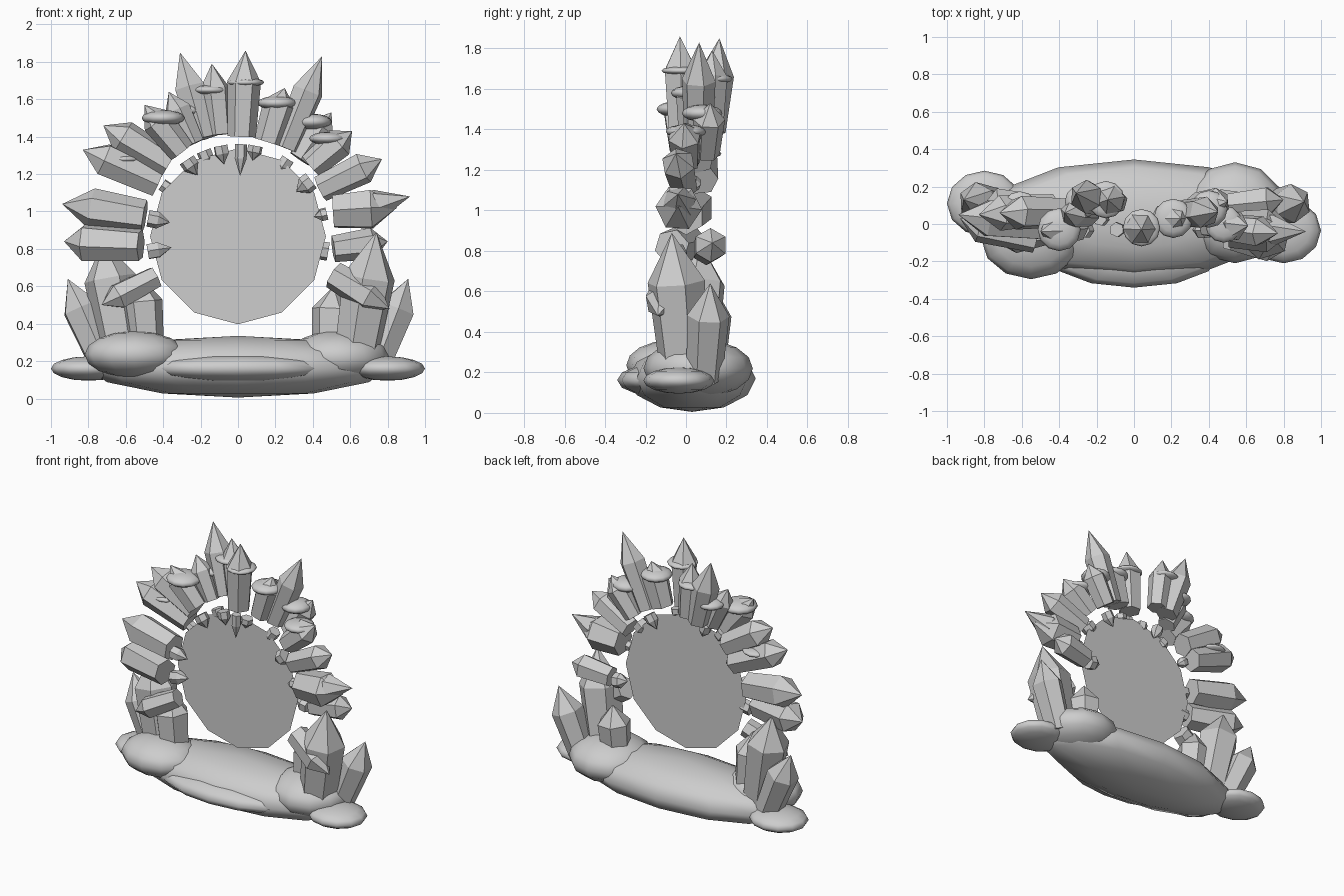
import bpy, bmesh, math
from mathutils import Vector

stone = bpy.data.materials.new("pale_grey")
stone.diffuse_color = (0.61, 0.61, 0.61, 1)


def finish(bm, name, smooth=False):
    bmesh.ops.recalc_face_normals(bm, faces=bm.faces)
    me = bpy.data.meshes.new(name)
    bm.to_mesh(me)
    bm.free()
    me.materials.append(stone)
    for p in me.polygons:
        p.use_smooth = smooth
    ob = bpy.data.objects.new(name, me)
    bpy.context.collection.objects.link(ob)
    return ob


def blob(name, centre, radii, rings=8):
    """Smooth squashed ball."""
    bm = bmesh.new()
    bmesh.ops.create_uvsphere(bm, u_segments=12, v_segments=rings, radius=1)
    bmesh.ops.scale(bm, vec=radii, verts=bm.verts)
    bmesh.ops.translate(bm, vec=centre, verts=bm.verts)
    finish(bm, name, True)


def crystal(name, base, tip, r, shoulder=0.66, foot=0.84, spin=0.0):
    """Six-sided prism flaring slightly to a shoulder, then a point."""
    base, tip = Vector(base), Vector(tip)
    axis = tip - base
    side = axis.cross(Vector((0, 1, 0))).normalized()
    deep = axis.cross(side).normalized()
    bm = bmesh.new()
    rings = []
    for t, rad in ((0, r * foot), (shoulder, r)):
        ring = []
        for i in range(6):
            a = math.tau * i / 6 + spin
            ring.append(bm.verts.new(base + axis * t
                        + (side * math.cos(a) + deep * math.sin(a)) * rad))
        rings.append(ring)
    top = bm.verts.new(tip)
    low, high = rings
    bm.faces.new(low)
    for i in range(6):
        j = (i + 1) % 6
        bm.faces.new((low[i], low[j], high[j], high[i]))
        bm.faces.new((high[i], high[j], top))
    finish(bm, name)


# Rocky base
blob("base_mound", (0, 0.03, 0.17), (0.81, 0.315, 0.165), 6)
blob("front_ledge", (0, -0.165, 0.162), (0.46, 0.175, 0.075), 6)
blob("left_lobe", (-0.55, -0.07, 0.235), (0.27, 0.225, 0.125))
blob("right_lobe", (0.54, 0.06, 0.22), (0.275, 0.27, 0.145))
blob("left_foot", (-0.8, 0.11, 0.16), (0.2, 0.175, 0.065))
blob("right_foot", (0.8, -0.035, 0.16), (0.2, 0.175, 0.065))

# Portal disc
bm = bmesh.new()
bmesh.ops.create_circle(bm, cap_ends=True, segments=12, radius=0.47)
for v in bm.verts:
    v.co = Vector((v.co.x, 0.0, v.co.y + 0.867))
finish(bm, "portal_disc")

# Crystals over the arch: base, tip, radius, shoulder
arch = [
    ((0.02, -0.02, 1.40), (0.04, -0.03, 1.86), 0.09, 0.64),
    ((-0.10, 0.12, 1.41), (-0.14, 0.13, 1.79), 0.08, 0.66),
    ((-0.18, 0.12, 1.39), (-0.31, 0.165, 1.85), 0.09, 0.60),
    ((-0.24, 0.05, 1.36), (-0.37, 0.06, 1.64), 0.075, 0.66),
    ((-0.30, -0.02, 1.32), (-0.50, -0.04, 1.57), 0.085, 0.66),
    ((-0.37, 0.06, 1.25), (-0.72, 0.06, 1.46), 0.095, 0.70),
    ((-0.43, 0.08, 1.15), (-0.83, 0.05, 1.33), 0.095, 0.72),
]
for i, (b, t, r, s) in enumerate(arch):
    crystal(f"arch_crystal_{i}", b, t, r, s, spin=0.25 * i)

# Crystals on the left side
left = [
    ((-0.50, 0.00, 0.97), (-0.94, 0.05, 1.04), 0.11, 0.64),
    ((-0.52, -0.07, 0.82), (-0.93, 0.03, 0.84), 0.105, 0.74),
    ((-0.71, 0.10, 0.18), (-0.91, 0.13, 0.64), 0.105, 0.66),
    ((-0.61, 0.04, 0.22), (-0.72, 0.07, 0.84), 0.14, 0.68),
    ((-0.49, 0.00, 0.22), (-0.53, 0.00, 0.66), 0.115, 0.68),
    ((-0.44, -0.04, 0.65), (-0.73, -0.10, 0.50), 0.075, 0.70),
]
for i, (b, t, r, s) in enumerate(left):
    crystal(f"left_crystal_{i}", b, t, r, s, spin=0.3 * i)

# Crystals on the right side
right = [
    ((0.16, 0.03, 1.37), (0.25, 0.03, 1.66), 0.09, 0.70),
    ((0.25, 0.06, 1.34), (0.45, 0.065, 1.83), 0.085, 0.62),
    ((0.33, 0.10, 1.28), (0.50, 0.12, 1.53), 0.08, 0.68),
    ((0.39, 0.00, 1.24), (0.61, -0.01, 1.43), 0.085, 0.68),
    ((0.44, -0.01, 1.12), (0.77, -0.05, 1.28), 0.085, 0.70),
    ((0.51, -0.03, 1.00), (0.85, -0.04, 1.02), 0.115, 0.60),
    ((0.60, -0.03, 1.00), (0.92, -0.04, 1.08), 0.085, 0.45),
    ((0.51, 0.10, 0.80), (0.80, 0.13, 0.84), 0.085, 0.72),
    ((0.63, -0.01, 0.22), (0.74, -0.07, 0.89), 0.145, 0.64),
    ((0.73, 0.09, 0.17), (0.91, 0.12, 0.64), 0.105, 0.66),
    ((0.49, 0.07, 0.22), (0.51, 0.09, 0.60), 0.11, 0.68),
    ((0.51, -0.07, 0.66), (0.81, -0.14, 0.48), 0.09, 0.66),
]
for i, (b, t, r, s) in enumerate(right):
    crystal(f"right_crystal_{i}", b, t, r, s, spin=0.3 * i)

# Small shards pointing inward: angle, depth, length, radius
shards = [(88, -0.04, 0.17, 0.032), (101, -0.03, 0.10, 0.04), (79, -0.03, 0.08, 0.04),
          (124, -0.03, 0.10, 0.045), (57, 0.03, 0.11, 0.04), (37, -0.03, 0.10, 0.05),
          (14, -0.03, 0.07, 0.035), (146, 0.04, 0.08, 0.035), (169, -0.04, 0.12, 0.045),
          (190, -0.04, 0.13, 0.045), (-10, 0.10, 0.10, 0.05), (112, 0.03, 0.10, 0.04)]
for i, (deg, y, length, r) in enumerate(shards):
    a = math.radians(deg)
    ends = [(d * math.cos(a), y, 0.87 + d * math.sin(a)) for d in (0.49, 0.49 - length)]
    crystal(f"inner_shard_{i}", ends[0], ends[1], r, 0.45, 1.0, 0.4 * i)

# Rounded caps resting on the crystals: centre, radius, half thickness
caps = [((-0.40, -0.03, 1.50), 0.115, 0.042), ((-0.15, 0.13, 1.65), 0.10, 0.028),
        ((-0.28, 0.12, 1.54), 0.09, 0.035), ((-0.61, 0.08, 1.28), 0.095, 0.025),
        ((0.04, -0.02, 1.69), 0.10, 0.025), ((0.21, 0.03, 1.58), 0.105, 0.038),
        ((0.40, 0.08, 1.48), 0.10, 0.042), ((0.48, 0.00, 1.39), 0.10, 0.035)]
for i, (c, r, h) in enumerate(caps):
    blob(f"crystal_cap_{i}", c, (r, r, h))
